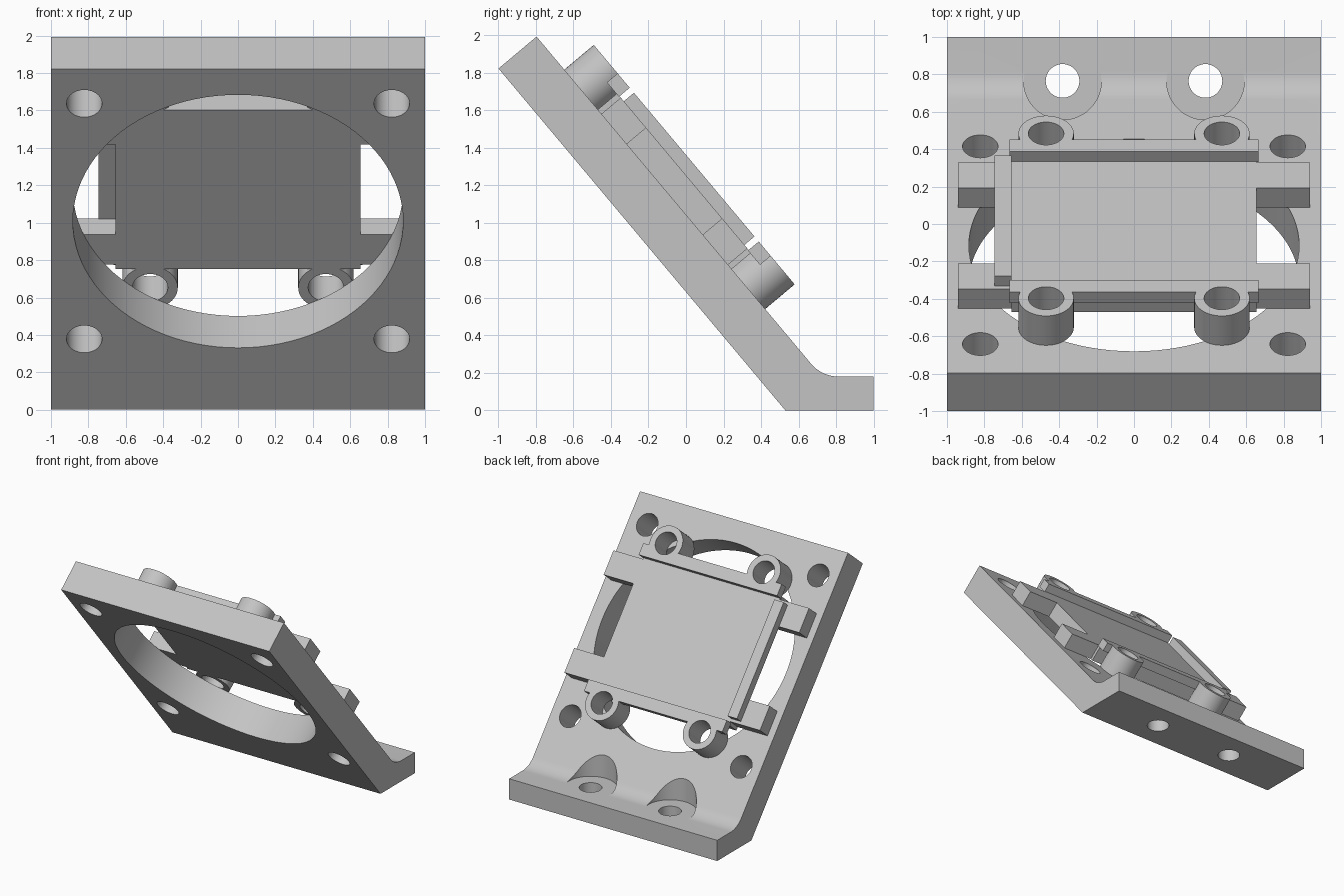
import bpy, bmesh, math
from mathutils import Matrix, Vector

if "Cube" in bpy.data.objects:
    bpy.data.objects.remove(bpy.data.objects["Cube"])

TILT = math.radians(50)
T = 0.265                      # plate thickness
FOOT = 0.18                    # foot thickness
BASE_Y, LENGTH, MID = 0.529, 2.378, 1.315
U = Vector((0, -math.cos(TILT), math.sin(TILT)))      # up the slope
N = Vector((0, math.sin(TILT), math.cos(TILT)))       # out of the slope
O = Vector((0, BASE_Y, 0))
# Local frame on the plate underside, centred on the big opening
FRAME = Matrix.Translation(O + U * MID) @ Matrix.Rotation(-TILT, 4, 'X')

grey = bpy.data.materials.new("light_grey")
grey.diffuse_color = (0.55, 0.55, 0.55, 1)
grey.use_nodes = True
grey.node_tree.nodes["Principled BSDF"].inputs["Base Color"].default_value = grey.diffuse_color


def add(name, bm, matrix=Matrix()):
    bmesh.ops.recalc_face_normals(bm, faces=bm.faces[:])
    me = bpy.data.meshes.new(name)
    bm.to_mesh(me)
    bm.free()
    ob = bpy.data.objects.new(name, me)
    bpy.context.collection.objects.link(ob)
    ob.matrix_world = matrix
    me.materials.append(grey)
    return ob


def box(name, x0, x1, y0, y1, z0, z1):
    bm = bmesh.new()
    size = Matrix.Diagonal((x1 - x0, y1 - y0, z1 - z0, 1))
    mid = Matrix.Translation(((x0 + x1) / 2, (y0 + y1) / 2, (z0 + z1) / 2))
    bmesh.ops.create_cube(bm, size=1, matrix=mid @ size)
    return add(name, bm, FRAME)


def cylinder(name, x, y, r, z0, z1, frame=FRAME, seg=48):
    bm = bmesh.new()
    bmesh.ops.create_cone(bm, cap_ends=True, segments=seg, radius1=r, radius2=r,
                          depth=z1 - z0, matrix=Matrix.Translation((x, y, (z0 + z1) / 2)))
    return add(name, bm, frame)


def boolean(ob, others, op):
    for other in others:
        m = ob.modifiers.new(op.lower(), 'BOOLEAN')
        m.object, m.operation, m.solver = other, op, 'EXACT'
        other.hide_render = True
        other.hide_set(True)


def smooth(ob):
    bpy.context.view_layer.update()
    dg = bpy.context.evaluated_depsgraph_get()
    me = bpy.data.meshes.new_from_object(ob.evaluated_get(dg))
    ob.modifiers.clear()
    ob.data = me
    bpy.ops.object.select_all(action='DESELECT')
    ob.select_set(True)
    bpy.context.view_layer.objects.active = ob
    bpy.ops.object.shade_smooth_by_angle(angle=math.radians(30))


# Sloped plate and foot as one side profile with a fillet between them
top = O + U * LENGTH
R = 0.19
corner_y = BASE_Y + T * N.y - U.y * (T * N.z - FOOT) / U.z
cy, cz = corner_y + R * math.tan(TILT / 2), FOOT + R
profile = [(BASE_Y, 0), (top.y, top.z), (top.y + T * N.y, top.z + T * N.z)]
for i in range(13):
    a = math.radians(220 + 50 * i / 12)
    profile.append((cy + R * math.cos(a), cz + R * math.sin(a)))
profile += [(1, FOOT), (1, 0)]
bm = bmesh.new()
face = bm.faces.new([bm.verts.new((-1, y, z)) for y, z in profile])
ext = bmesh.ops.extrude_face_region(bm, geom=[face])
bmesh.ops.translate(bm, vec=(2, 0, 0),
                    verts=[v for v in ext["geom"] if isinstance(v, bmesh.types.BMVert)])
plate = add("angled_plate", bm)

# Large opening, corner holes, foot holes and their clearance pockets
cutters = [cylinder("opening_cutter", 0, 0, 0.883, -0.3, 0.7, seg=96)]
for sx in (-1, 1):
    for sy in (-1, 1):
        cutters.append(cylinder("corner_hole_cutter", sx * 0.822, sy * 0.822, 0.095, -0.2, 0.6))
    cutters.append(cylinder("foot_hole_cutter", sx * 0.382, 0.765, 0.09, -0.2, 0.5, Matrix()))
    cutters.append(cylinder("foot_pocket_cutter", sx * 0.382, 0.765, 0.208, FOOT, 1.0, Matrix()))
boolean(plate, cutters, 'DIFFERENCE')
smooth(plate)

# Carrier panel with a raised rail along one side
box("carrier_panel", -0.655, 0.655, -0.555, 0.555, T, 0.40)
box("side_rail", -0.745, -0.655, -0.5, 0.5, 0.395, 0.47)

for sy, end in ((-1, "upper"), (1, "lower")):
    # Side tabs resting on the plate
    for sx, side in ((-1, "left"), (1, "right")):
        xs = sorted((sx * 0.65, sx * 0.94))
        ys = sorted((sy * 0.315, sy * 0.525))
        box(f"{end}_{side}_tab", *xs, *ys, T, 0.40)
    # End bar joined with two hollow bosses
    ys = sorted((sy * 0.535, sy * 0.635))
    bar = box(f"{end}_end_bar", -0.665, 0.665, *ys, 0.395, 0.47)
    bosses = [cylinder("boss_helper", sx * 0.47, sy * 0.685, 0.148, T, 0.47) for sx in (-1, 1)]
    bores = [cylinder("bore_cutter", sx * 0.47, sy * 0.685, 0.095, 0, 0.8) for sx in (-1, 1)]
    boolean(bar, bosses, 'UNION')
    boolean(bar, bores, 'DIFFERENCE')
    smooth(bar)

# Remove the finished helpers
for ob in [o for o in bpy.data.objects if o.hide_render]:
    bpy.data.objects.remove(ob)
